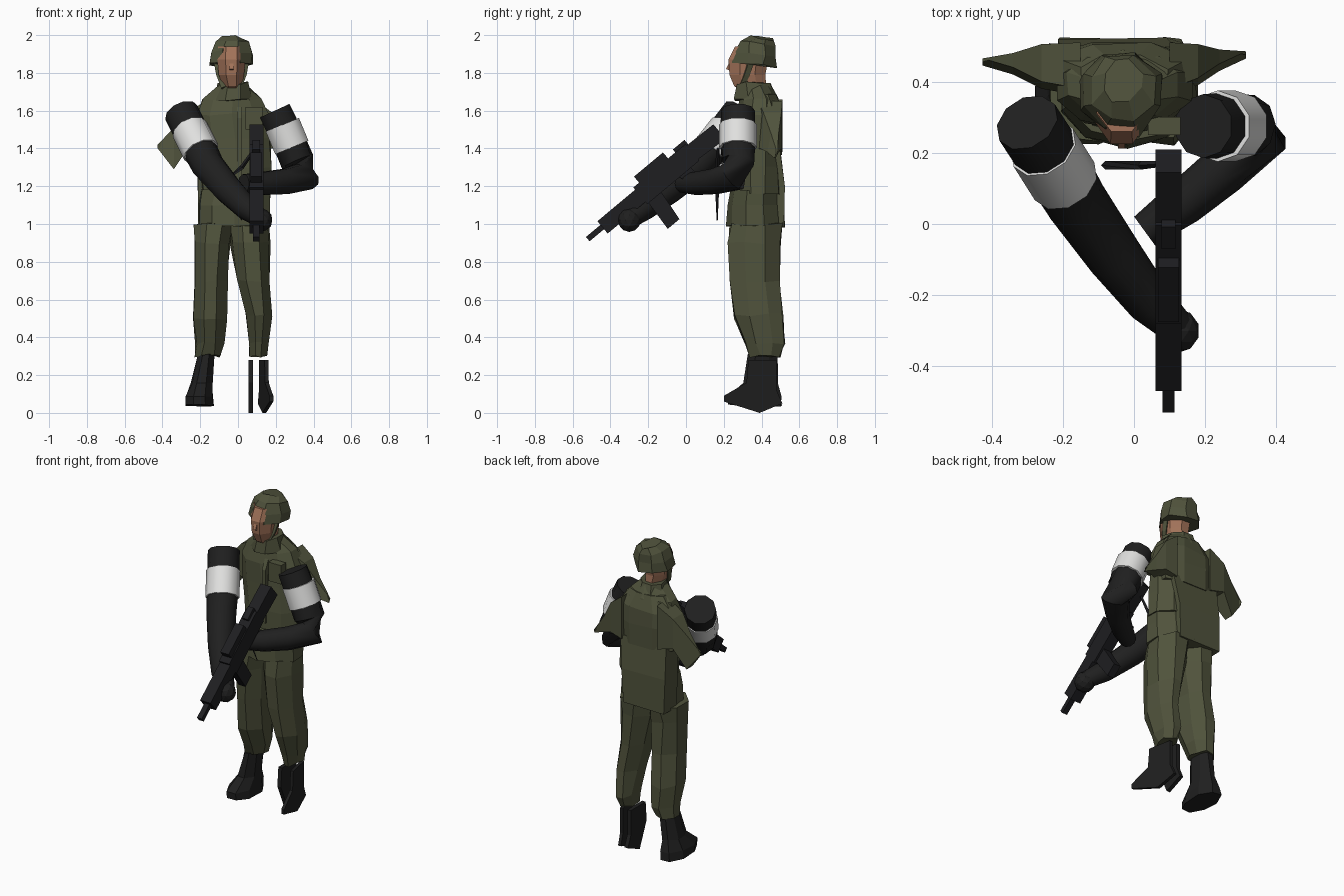
import bpy, bmesh, math, random
from mathutils import Vector

random.seed(4)
cube = bpy.data.objects.get("Cube")
if cube:
    bpy.data.objects.remove(cube, do_unlink=True)


def material(name, rgb):
    m = bpy.data.materials.new(name)
    m.use_nodes = True
    m.diffuse_color = (*rgb, 1)
    m.node_tree.nodes["Principled BSDF"].inputs["Base Color"].default_value = (*rgb, 1)
    return m


OLIVE = material("olive cloth", (0.08, 0.086, 0.045))
BLACK = material("black cloth", (0.014, 0.014, 0.014))
METAL = material("gun black", (0.013, 0.013, 0.015))
WHITE = material("white band", (0.75, 0.75, 0.74))
SKIN = material("skin", (0.36, 0.17, 0.1))


def finish(name, bm, mat, smooth=False):
    bmesh.ops.recalc_face_normals(bm, faces=bm.faces)
    mesh = bpy.data.meshes.new(name)
    bm.to_mesh(mesh)
    bm.free()
    ob = bpy.data.objects.new(name, mesh)
    bpy.context.collection.objects.link(ob)
    mesh.materials.append(mat)
    if smooth:
        bpy.ops.object.select_all(action="DESELECT")
        ob.select_set(True)
        bpy.context.view_layer.objects.active = ob
        bpy.ops.object.shade_smooth_by_angle(angle=math.radians(50))
    return ob


def skin_rings(name, rings, mat, smooth=False):
    """Bridge equal rings of points and cap both ends."""
    bm = bmesh.new()
    vs = [[bm.verts.new(p) for p in ring] for ring in rings]
    n = len(vs[0])
    for a, b in zip(vs, vs[1:]):
        for i in range(n):
            j = (i + 1) % n
            bm.faces.new((a[i], a[j], b[j], b[i]))
    bm.faces.new(vs[0])
    bm.faces.new(vs[-1])
    return finish(name, bm, mat, smooth)


def loft(name, sections, mat, n=8, jitter=0.0, tilt=0.0):
    """Sections are (centre x, centre y, z, half width, half depth)."""
    rings = []
    k = 1 / math.cos(math.pi / n)
    for cx, cy, z, rx, ry in sections:
        ring = []
        for i in range(n):
            a = math.tau * (i + 0.5) / n
            dx, dy = k * rx * math.cos(a), k * ry * math.sin(a)
            noise = Vector([random.uniform(-jitter, jitter) for _ in range(3)])
            ring.append(Vector((cx + dx, cy + dy, z + tilt * dy)) + noise)
        rings.append(ring)
    return skin_rings(name, rings, mat)


def tube(name, path, radii, mat, n=10, smooth=True):
    """Round limb through the path points."""
    pts = [Vector(p) for p in path]
    rings = []
    for i, (p, r) in enumerate(zip(pts, radii)):
        d = pts[min(i + 1, len(pts) - 1)] - pts[max(i - 1, 0)]
        q = d.to_track_quat("Z", "Y")
        rings.append([p + q @ Vector((r * math.cos(math.tau * k / n), r * math.sin(math.tau * k / n), 0))
                      for k in range(n)])
    return skin_rings(name, rings, mat, smooth)


def plate(name, outline, x0, x1, mat, slant=0.0):
    """Extrude a (y, z) outline from x0 to x1, turned outward toward the front by slant."""
    return skin_rings(name, [[Vector((x + slant * (.36 - y), y, z)) for y, z in outline]
                             for x in (x0, x1)], mat)


def sleeve(name, sections):
    """Flat tapering sleeve; sections are (x, top z, bottom z, front y, back y)."""
    return skin_rings(name, [[Vector((x, y0, b)), Vector((x, y0 + .02, t)), Vector((x, y1, t)),
                              Vector((x, y1, b))] for x, t, b, y0, y1 in sections], OLIVE)


# Trousers
loft("right_trouser_leg", [(-.13, .37, 1.0, .1, .135), (-.14, .36, .9, .095, .135),
     (-.14, .365, .7, .085, .13), (-.15, .385, .5, .085, .125), (-.145, .415, .37, .075, .105),
     (-.16, .42, .3, .065, .08)], OLIVE, jitter=.008)
loft("left_trouser_leg", [(.06, .37, 1.0, .105, .135), (.065, .36, .9, .1, .135),
     (.085, .365, .7, .082, .13), (.11, .385, .52, .065, .125), (.108, .415, .37, .052, .105),
     (.105, .42, .3, .045, .08)], OLIVE, jitter=.008)

# Jacket
loft("jacket_skirt", [(-.02, .365, .99, .188, .145), (-.02, .365, 1.1, .185, .14),
     (-.01, .37, 1.18, .182, .13)], OLIVE, 10, .004)
loft("jacket_body", [(-.005, .38, 1.16, .18, .125), (-.01, .38, 1.3, .185, .12),
     (-.02, .385, 1.45, .19, .115), (-.03, .385, 1.58, .19, .11),
     (-.03, .39, 1.66, .155, .095), (-.03, .37, 1.73, .075, .075)], OLIVE, 10, .006)
loft("jacket_back_panel", [(-.065, .455, .985, .145, .065), (-.06, .455, 1.2, .15, .065),
     (-.045, .44, 1.4, .165, .06)], OLIVE, 4, .004)
loft("back_yoke", [(-.035, .435, 1.37, .19, .07), (-.035, .44, 1.5, .205, .07),
     (-.035, .435, 1.6, .19, .07), (-.03, .415, 1.69, .12, .06)], OLIVE, 8, .006)
loft("collar", [(-.03, .37, 1.65, .1, .11), (-.03, .365, 1.75, .075, .085)], OLIVE, 8, .012)
plate("chest_pocket", [(.25, 1.5), (.25, 1.62), (.3, 1.62), (.3, 1.5)], .04, .13, OLIVE)
plate("jacket_placket", [(.25, 1.22), (.25, 1.56), (.28, 1.62), (.28, 1.22)], -.005, .02, OLIVE)

# Empty torn sleeves that hang behind the arms
sleeve("right_sleeve", [(-.15, 1.66, 1.38, .36, .51), (-.26, 1.6, 1.41, .38, .505),
                        (-.34, 1.51, 1.29, .42, .48), (-.425, 1.42, 1.4, .445, .455)])
sleeve("left_sleeve", [(.1, 1.65, 1.38, .36, .51), (.18, 1.59, 1.4, .39, .505),
                       (.24, 1.48, 1.38, .43, .49), (.315, 1.37, 1.35, .465, .475)])

# Head and helmet
loft("head", [(-.03, .38, 1.68, .05, .055), (-.03, .34, 1.73, .05, .085),
     (-.035, .325, 1.79, .067, .095), (-.035, .33, 1.87, .075, .105), (-.035, .35, 1.94, .07, .09)],
     SKIN, 8)
plate("nose", [(.235, 1.87), (.212, 1.82), (.24, 1.81)], -.045, -.025, SKIN)
loft("helmet", [(-.035, .365, 1.845, .112, .115), (-.035, .37, 1.9, .11, .108),
     (-.035, .38, 1.955, .09, .092), (-.03, .405, 1.985, .055, .06)], OLIVE, 8, .01, -.12)
for side, s in (("right", -1), ("left", 1)):
    tube(side + "_chin_strap", [(-.035 + s * .075, .345, 1.87), (-.035 + s * .064, .32, 1.79),
         (-.035 + s * .04, .29, 1.72)], (.022, .02, .018), OLIVE, 4, False)

# Boots: the right is whole, the left is a torn pair of shells
loft("right_boot", [(-.205, .365, .04, .072, .14), (-.205, .365, .09, .07, .14),
     (-.19, .395, .16, .055, .09), (-.172, .405, .31, .042, .075)], BLACK, 8, .006)
boot = [(.33, .28), (.48, .28), (.48, .12), (.51, .05), (.39, 0), (.2, .06), (.2, .09), (.32, .16)]
plate("left_boot_inner_shell", [(y, z) for y, z in boot if y > .31], .055, .08, BLACK)
plate("left_boot_outer_shell", boot, .135, .155, BLACK, .2)

# Arms with bands
right_path = [(-.3, .285, 1.59), (-.225, .17, 1.44), (-.16, .06, 1.31), (-.055, -.09, 1.185),
              (.045, -.22, 1.085), (.12, -.29, 1.03)]
tube("right_arm", right_path, (.093, .093, .087, .078, .065, .05), BLACK)
tube("right_arm_band", [(-.255, .215, 1.5), (-.195, .12, 1.38)], (.099, .099), WHITE)
left_path = [(.195, .275, 1.6), (.26, .275, 1.46), (.315, .275, 1.33), (.35, .25, 1.25),
             (.25, .15, 1.225), (.14, .06, 1.215), (.03, -.02, 1.215)]
tube("left_arm", left_path, (.09, .093, .09, .085, .07, .064, .05), BLACK)
tube("left_arm_band", [(.235, .275, 1.525), (.285, .275, 1.405)], (.1, .1), WHITE)

# Gloved right hand
bm = bmesh.new()
bmesh.ops.create_icosphere(bm, subdivisions=2, radius=.062)
bmesh.ops.translate(bm, verts=bm.verts, vec=(.122, -.3, 1.02))
finish("right_hand", bm, BLACK)

# Rifle, laid out along its own axis from the muzzle
AXIS, UP = Vector((.767, .641)), Vector((-.641, .767))
MUZZLE = Vector((-.52, .92))


def gun_part(name, outline, half):
    pts = [tuple(MUZZLE + AXIS * u + UP * v) for u, v in outline]
    plate(name, pts, .097 - half, .097 + half, METAL)


def bar(u0, u1, v0, v1):
    return [(u0, v0), (u1, v0), (u1, v1), (u0, v1)]


gun_part("rifle_barrel", bar(0, .16, -.015, .015), .017)
gun_part("rifle_handguard", bar(.1, .4, -.045, .04), .037)
gun_part("rifle_receiver", bar(.36, .72, -.06, .055), .037)
gun_part("rifle_sight_rail", bar(.4, .6, .05, .097), .03)
gun_part("rifle_rear_sight", bar(.65, .73, .04, .075), .02)
gun_part("rifle_stock", [(.7, -.05), (.9, -.06), (.9, .04), (.7, .045)], .037)
gun_part("rifle_magazine", [(.37, -.05), (.36, -.23), (.44, -.23), (.46, -.05)], .024)
gun_part("rifle_grip", [(.58, -.05), (.61, -.15), (.67, -.15), (.66, -.05)], .022)

# Sling hanging in front of the jacket
tube("rifle_sling", [(.09, .17, 1.4), (.02, .165, 1.3), (-.08, .165, 1.22), (.02, .165, 1.02)],
     (.008, .012, .012, .003), METAL, 4, False)
